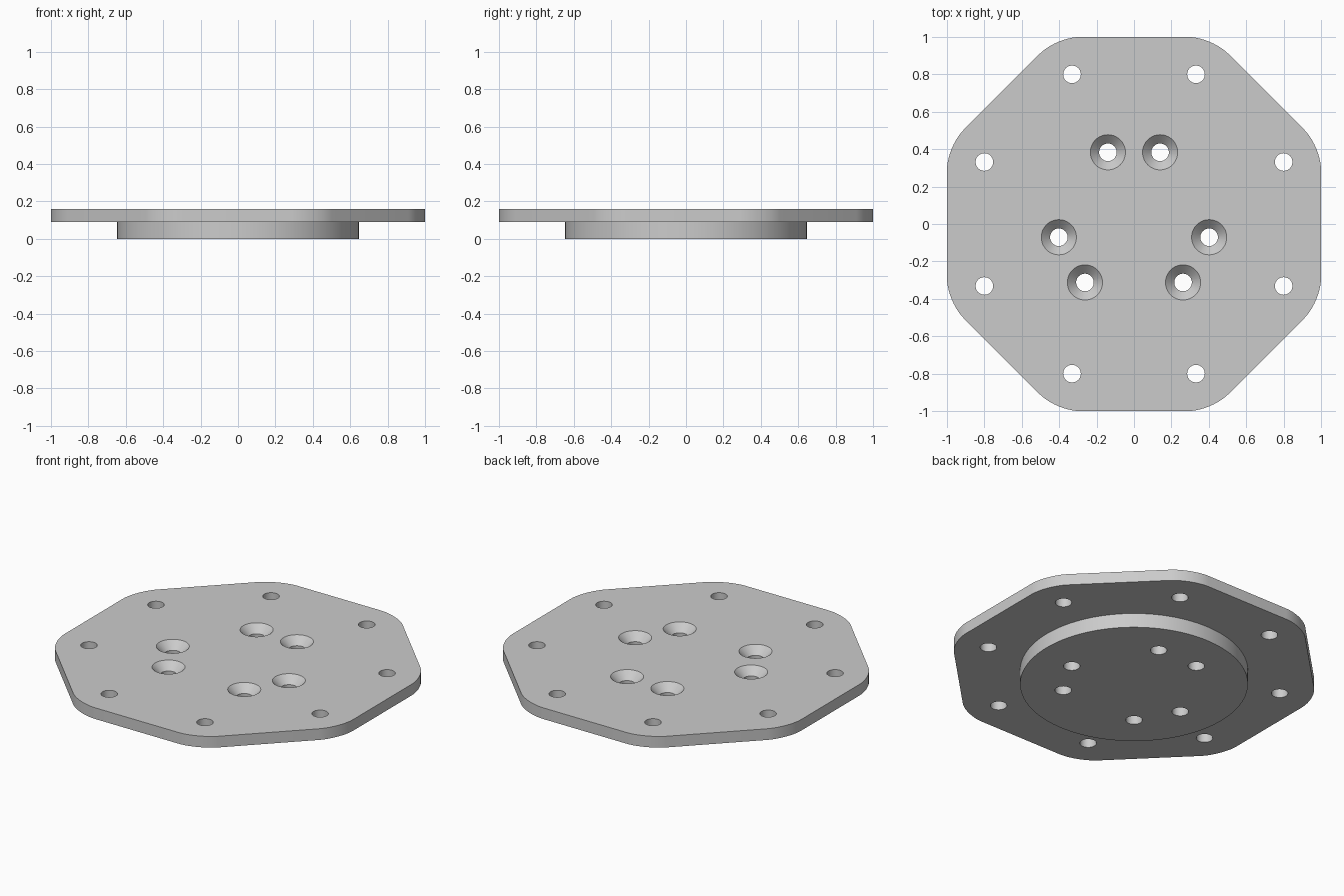
import bpy, bmesh
from math import radians, cos, sin, pi
from mathutils import Matrix

if "Cube" in bpy.data.objects:
    bpy.data.objects.remove(bpy.data.objects["Cube"])

TOP, STEP = 0.16, 0.09          # plate top and plate underside heights
HOLE_R, SINK_R = 0.047, 0.094   # drilled hole and countersink radii
SIDES = 48

steel = bpy.data.materials.new("plain_grey")
steel.use_nodes = True
grey = (0.6, 0.6, 0.6, 1)
steel.diffuse_color = grey
steel.node_tree.nodes["Principled BSDF"].inputs["Base Color"].default_value = grey


def frustum(bm, x, y, z0, z1, r0, r1, sides, turn=0.0):
    """Add a capped cylinder or cone standing between two heights."""
    place = Matrix.Translation((x, y, (z0 + z1) / 2)) @ Matrix.Rotation(turn, 4, 'Z')
    bmesh.ops.create_cone(bm, cap_ends=True, segments=sides, radius1=r0,
                          radius2=r1, depth=z1 - z0, matrix=place)


def make_object(name, bm):
    mesh = bpy.data.meshes.new(name)
    bm.to_mesh(mesh)
    bm.free()
    mesh.materials.append(steel)
    obj = bpy.data.objects.new(name, mesh)
    bpy.context.collection.objects.link(obj)
    return obj


def combine(target, other, operation):
    """Apply a boolean and discard the helper object."""
    mod = target.modifiers.new(operation.lower(), 'BOOLEAN')
    mod.operation, mod.object, mod.solver = operation, other, 'EXACT'
    bpy.context.view_layer.objects.active = target
    bpy.ops.object.modifier_apply(modifier=mod.name)
    bpy.data.objects.remove(other)


# Octagonal plate with rounded corners
bm = bmesh.new()
corner = 1 / cos(pi / 8)
frustum(bm, 0, 0, STEP, TOP, corner, corner, 8, pi / 8)
uprights = [e for e in bm.edges if abs(e.verts[0].co.z - e.verts[1].co.z) > 0.01]
bmesh.ops.bevel(bm, geom=uprights, offset=0.125, offset_type='OFFSET',
                segments=10, profile=0.5, affect='EDGES')
plate = make_object("mounting_plate", bm)

# Round boss underneath, sunk slightly into the plate for a clean union
bm = bmesh.new()
frustum(bm, 0, 0, 0, STEP + 0.02, 0.646, 0.646, 128)
combine(plate, make_object("round_boss", bm), 'UNION')

# Through holes: eight near the rim, six in three pairs on an inner circle
rim = [(0.866 * cos(a), 0.866 * sin(a))
       for a in (pi / 8 + i * pi / 4 for i in range(8))]
inner = [(0.408 * cos(a), 0.408 * sin(a))
         for a in (radians(90 + 120 * i + s) for i in range(3) for s in (-20, 20))]
bm = bmesh.new()
for x, y in rim + inner:
    frustum(bm, x, y, -0.1, TOP + 0.1, HOLE_R, HOLE_R, SIDES)
combine(plate, make_object("hole_cutter", bm), 'DIFFERENCE')

# Countersinks at 45 degrees on the inner holes
bm = bmesh.new()
depth, extra = SINK_R - HOLE_R, 0.02
for x, y in inner:
    frustum(bm, x, y, TOP - depth - extra, TOP + extra,
            HOLE_R - extra, SINK_R + extra, SIDES)
combine(plate, make_object("countersink_cutter", bm), 'DIFFERENCE')

# Smooth curved walls, crisp rims
bpy.ops.object.select_all(action='DESELECT')
plate.select_set(True)
bpy.context.view_layer.objects.active = plate
bpy.ops.object.shade_smooth_by_angle(angle=radians(20))
